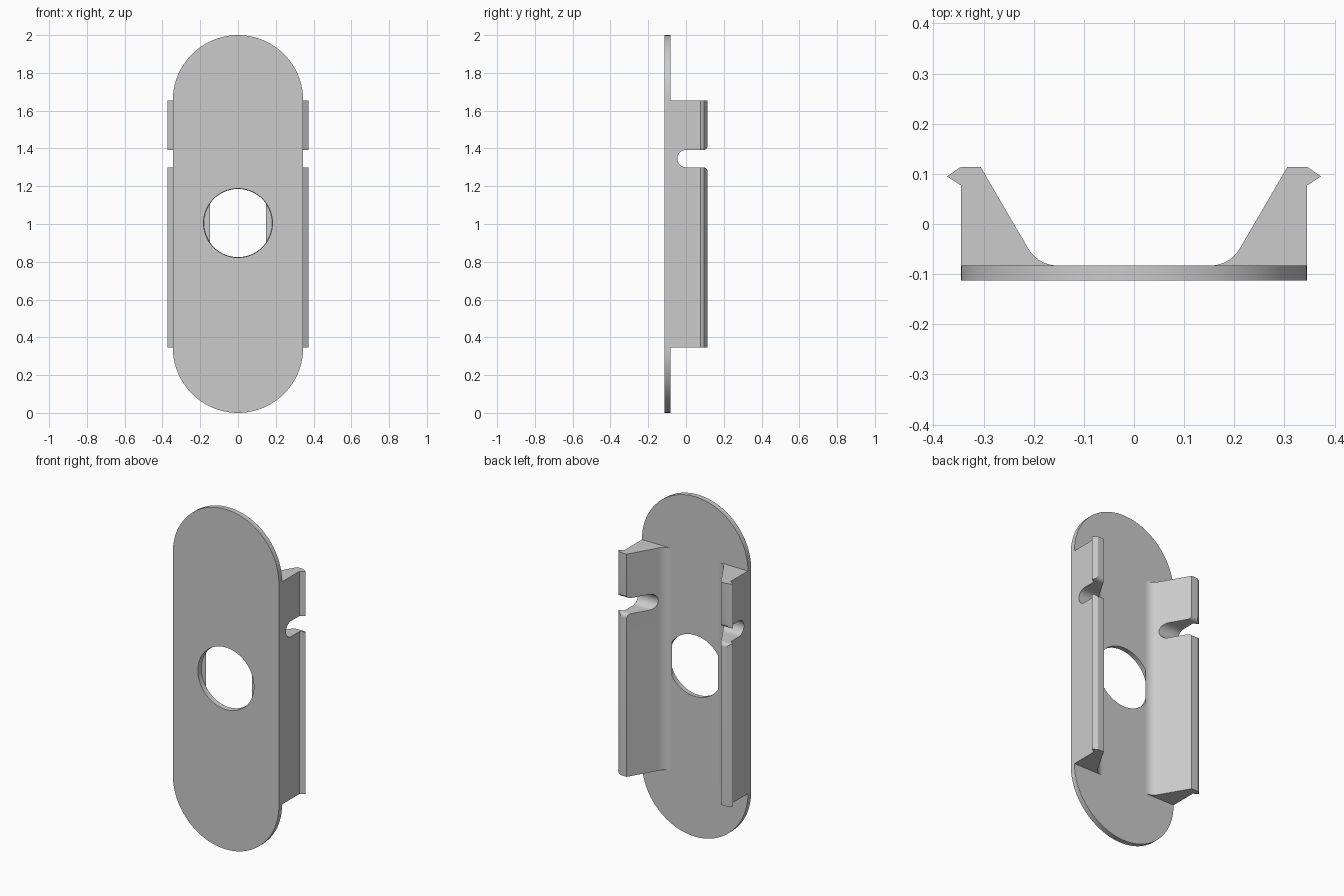
import bpy, bmesh, math
from mathutils import Vector

cube = bpy.data.objects.get("Cube")
if cube:
    bpy.data.objects.remove(cube, do_unlink=True)

grey = bpy.data.materials.new("plain_grey")
grey.use_nodes = True
grey.diffuse_color = (0.6, 0.6, 0.6, 1)
grey.node_tree.nodes["Principled BSDF"].inputs["Base Color"].default_value = (0.6, 0.6, 0.6, 1)

HALF_W = 0.345            # half width of the plate and radius of its ends
LOW, HIGH = HALF_W, 2 - HALF_W
FRONT, BACK = -0.113, -0.083


def arc(cx, cy, r, start, end, steps):
    """Points along a circular arc, angles in degrees."""
    angles = [math.radians(start + (end - start) * i / steps) for i in range(steps + 1)]
    return [(cx + r * math.cos(a), cy + r * math.sin(a)) for a in angles]


def prism(name, points, offset):
    """Fill a closed outline of 3D points and extrude it by an offset."""
    bm = bmesh.new()
    face = bm.faces.new([bm.verts.new(p) for p in points])
    top = bmesh.ops.extrude_face_region(bm, geom=[face])
    moved = [v for v in top["geom"] if isinstance(v, bmesh.types.BMVert)]
    bmesh.ops.translate(bm, verts=moved, vec=Vector(offset))
    bmesh.ops.recalc_face_normals(bm, faces=bm.faces)
    mesh = bpy.data.meshes.new(name)
    bm.to_mesh(mesh)
    bm.free()
    mesh.materials.append(grey)
    obj = bpy.data.objects.new(name, mesh)
    bpy.context.collection.objects.link(obj)
    return obj


def cut(obj, cutter):
    mod = obj.modifiers.new("cut", "BOOLEAN")
    mod.operation, mod.solver, mod.object = "DIFFERENCE", "EXACT", cutter
    bpy.ops.object.select_all(action="DESELECT")
    bpy.context.view_layer.objects.active = obj
    obj.select_set(True)
    bpy.ops.object.modifier_apply(modifier=mod.name)
    bpy.ops.object.shade_smooth_by_angle(angle=math.radians(30))


# Flat plate with round ends
outline = arc(0, HIGH, HALF_W, 0, 180, 48) + arc(0, LOW, HALF_W, 180, 360, 48)
plate = prism("face_plate", [(x, FRONT, z) for x, z in outline], (0, BACK - FRONT, 0))

# Round hole, slightly tapered towards the back
bpy.ops.mesh.primitive_cone_add(vertices=96, radius1=0.178, radius2=0.185, depth=0.1,
                                location=(0, (FRONT + BACK) / 2, 1.005),
                                rotation=(math.pi / 2, 0, 0))
hole = bpy.context.object
hole.name = "hole_cutter"
cut(plate, hole)

# Slot cutter: round inner end and a flared, rounded mouth
r, slot_z, mouth, fillet = 0.046, 1.346, 0.114, 0.022
slot = arc(0, slot_z, r, 90, 270, 24)
slot += arc(mouth - fillet, slot_z - r - fillet, fillet, 90, 0, 8)
slot += [(0.2, slot_z - r - fillet), (0.2, slot_z + r + fillet)]
slot += arc(mouth - fillet, slot_z + r + fillet, fillet, 0, -90, 8)
slot_cutter = prism("slot_cutter", [(-1, y, z) for y, z in slot], (2, 0, 0))

# Rail section: outer wall, snap lip, sloping inner wall and filleted foot
section = [(HALF_W, BACK), (HALF_W, 0.077), (0.373, 0.095), (HALF_W, 0.114), (0.306, 0.114)]
a, b, c = Vector((0.212, -0.047)), Vector((0.191, BACK)), Vector((0.149, BACK))
for i in range(13):
    t = i / 12
    section.append(tuple(a * (1 - t) ** 2 + b * 2 * t * (1 - t) + c * t * t))

for side, name in ((1, "left_clip_rail"), (-1, "right_clip_rail")):
    rail = prism(name, [(side * x, y, LOW) for x, y in section], (0, 0, HIGH - LOW))
    cut(rail, slot_cutter)

for helper in (hole, slot_cutter):
    bpy.data.objects.remove(helper, do_unlink=True)
